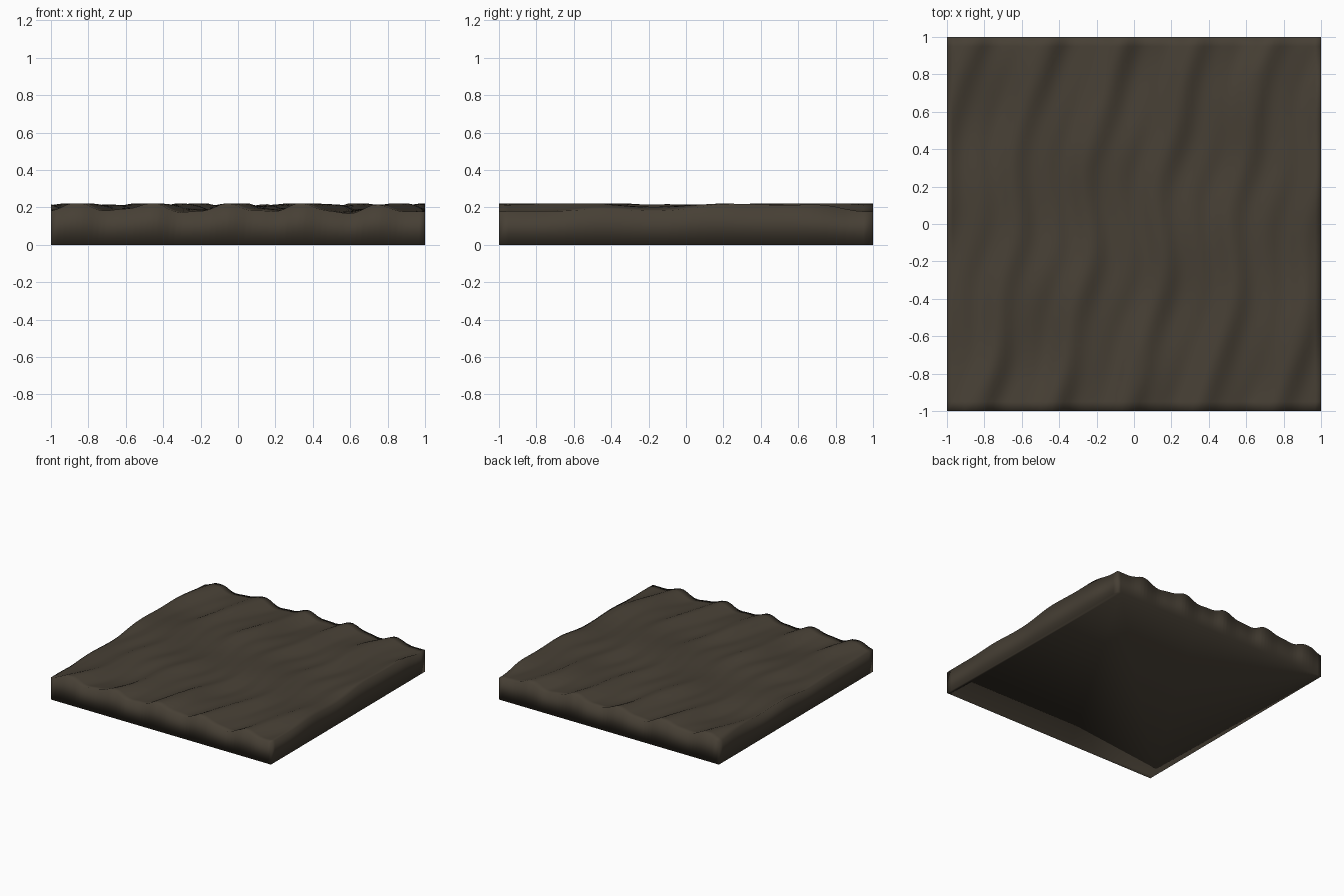
import bpy, bmesh
from math import sin, cos, pi

if "Cube" in bpy.data.objects:
    bpy.data.objects.remove(bpy.data.objects["Cube"])

COLS, ROWS = 64, 40


def height(x, y):
    # wind ripples: slanted ridges, broad at the ends and finer mid-way
    u = x + 0.06 - 0.2 * (y - 1) + 0.05 * sin(pi * y) + 0.012 * sin(3 * pi * y + 2 * x)
    edge = 0.5 - 0.5 * cos(pi * y)
    broad = (0.008 + 0.014 * edge) * cos(5 * pi * u)
    fine = (0.009 - 0.002 * edge) * cos(10 * pi * u + 0.8 * sin(2 * pi * y + 3 * x))
    swell = 0.005 * sin(2 * pi * y + 2 * pi * x) + 0.004 * sin(pi * x - 3 * pi * y)
    return min(0.222, 0.195 + broad + fine + swell)


# rippled top surface
bm = bmesh.new()
bmesh.ops.create_grid(bm, x_segments=COLS, y_segments=ROWS, size=1)
for v in bm.verts:
    v.co.z = height(v.co.x, v.co.y)

# side walls down to the ground, then the flat underside
rim = [e for e in bm.edges if e.is_boundary]
walls = bmesh.ops.extrude_edge_only(bm, edges=rim)["geom"]
for v in walls:
    if isinstance(v, bmesh.types.BMVert):
        v.co.z = 0
base_edges = [e for e in bm.edges if e.is_boundary]
bmesh.ops.contextual_create(bm, geom=base_edges)
bmesh.ops.recalc_face_normals(bm, faces=bm.faces)
for f in bm.faces:
    f.smooth = True

mesh = bpy.data.meshes.new("rippled_ground")
bm.to_mesh(mesh)
bm.free()
ground = bpy.data.objects.new("rippled_ground", mesh)
bpy.context.collection.objects.link(ground)

# dark brown soil
soil = bpy.data.materials.new("soil")
soil.diffuse_color = (0.062, 0.05, 0.035, 1)
soil.use_nodes = True
soil.node_tree.nodes["Principled BSDF"].inputs["Base Color"].default_value = soil.diffuse_color
mesh.materials.append(soil)
